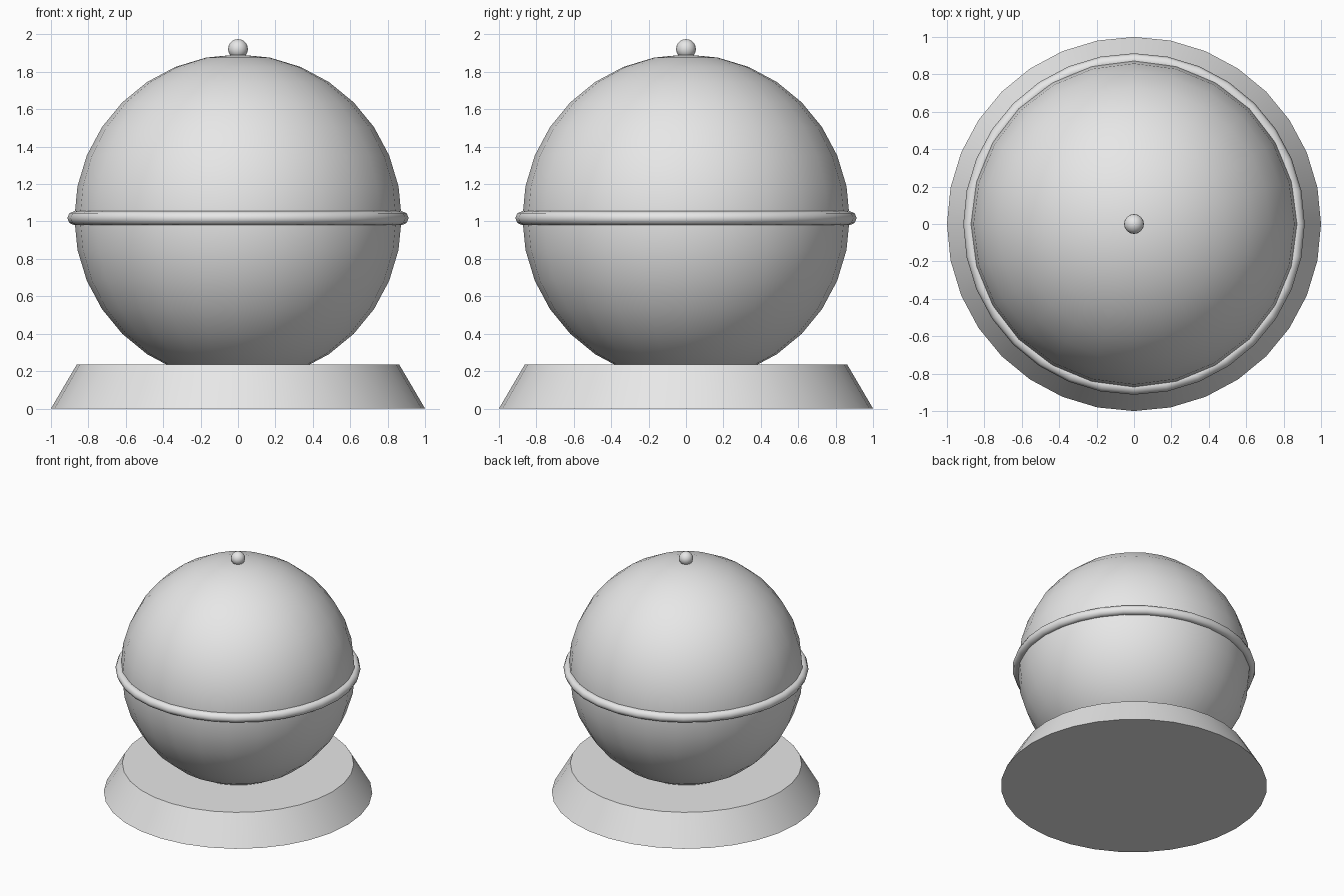
import bpy
import math

if "Cube" in bpy.data.objects:
    bpy.data.objects.remove(bpy.data.objects["Cube"])

grey = bpy.data.materials.new("light_grey")
grey.diffuse_color = (0.8, 0.8, 0.8, 1)
grey.use_nodes = True
grey.node_tree.nodes["Principled BSDF"].inputs["Base Color"].default_value = grey.diffuse_color


def finish(name, angle=30):
    """Name, colour and smooth the part that was just added."""
    obj = bpy.context.active_object
    obj.name = name
    obj.data.materials.clear()
    obj.data.materials.append(grey)
    bpy.ops.object.shade_smooth_by_angle(angle=math.radians(angle))
    return obj


CENTRE = 1.018  # height of the ball's middle

# Tapered round stand
bpy.ops.mesh.primitive_cone_add(vertices=32, radius1=1.0, radius2=0.862,
                                depth=0.235, location=(0, 0, 0.1175))
finish("base")

# Ball sunk slightly into the stand
bpy.ops.mesh.primitive_uv_sphere_add(segments=24, ring_count=16, radius=0.875,
                                     location=(0, 0, CENTRE))
finish("ball")

# Band round the middle of the ball
bpy.ops.mesh.primitive_torus_add(major_segments=32, minor_segments=8,
                                 major_radius=0.875, minor_radius=0.0375,
                                 location=(0, 0, CENTRE))
finish("equator_band", 60)

# Small knob on top
bpy.ops.mesh.primitive_uv_sphere_add(segments=16, ring_count=12, radius=0.053,
                                     location=(0, 0, 1.922))
finish("top_knob", 40)
